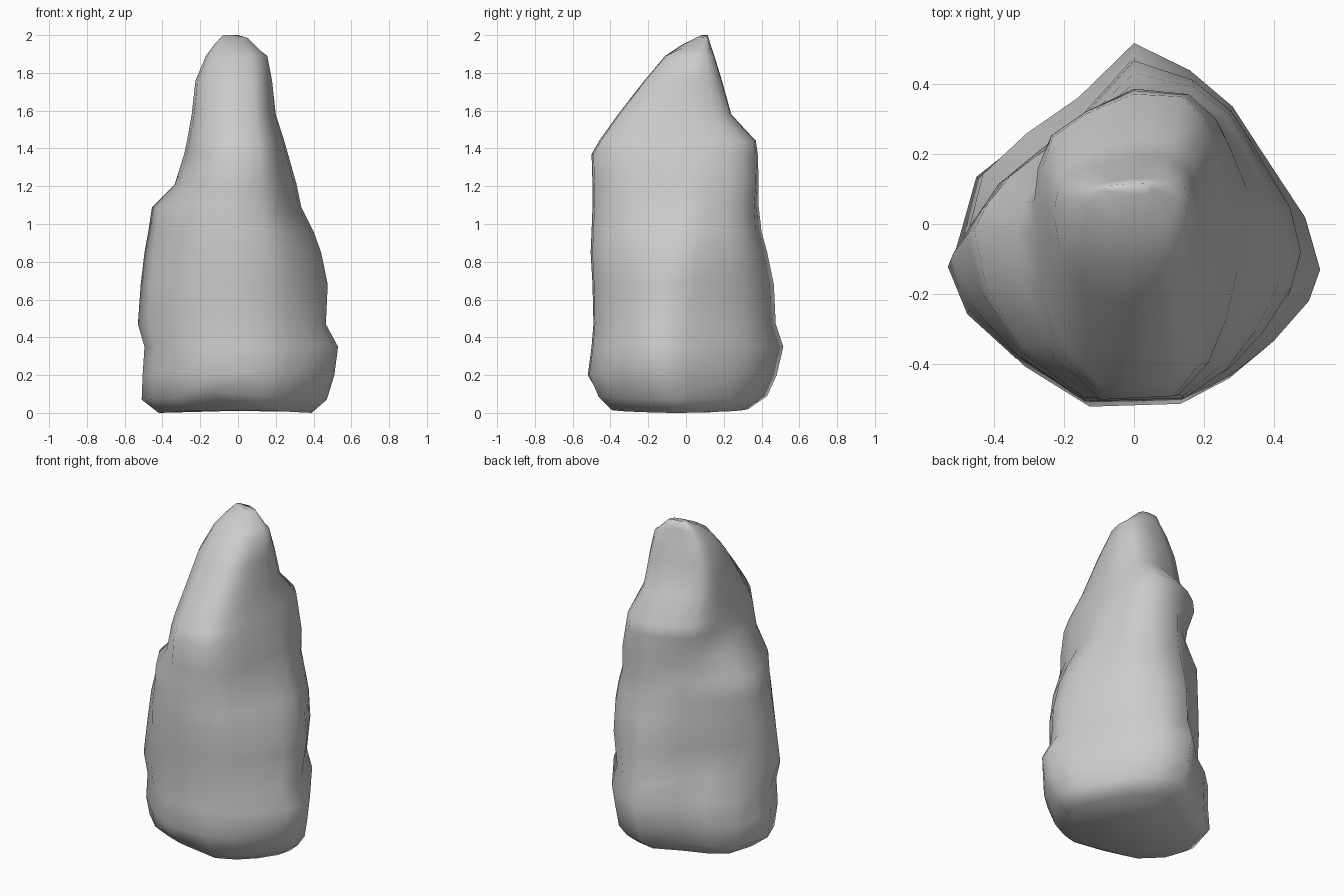
import bpy, bmesh, math

# Normalised outlines, counter-clockwise from the right: wide base and narrower top
BASE = [(1, 0), (.92, .23), (.64, .58), (.53, .72), (.3, .88), (0, 1), (-.32, .76),
        (-.62, .6), (-.87, .42), (-.95, .15), (-1, 0), (-.89, -.37), (-.62, -.71),
        (-.25, -1), (.26, -.98), (.53, -.8), (.75, -.55), (.94, -.24)]
TOP = [(1, 0), (1, .25), (.92, .6), (.8, .8), (.55, .98), (0, 1), (-.5, .85),
       (-.85, .67), (-.97, .42), (-1, .18), (-1, -.05), (-.95, -.35), (-.78, -.7),
       (-.35, -1), (.45, -.98), (.72, -.8), (.87, -.55), (.96, -.25)]

# Levels: z, left, right, front, back, y of widest point, blend from base to top
LEVELS = [
    (0.02, -.42, .39, -.40, .33, -.05, .2),
    (0.09, -.51, .47, -.47, .43, -.08, .1),
    (0.20, -.505, .51, -.52, .48, -.12, 0),
    (0.35, -.495, .53, -.50, .515, -.13, 0),
    (0.47, -.53, .465, -.49, .475, -.12, .1),
    (0.68, -.515, .475, -.495, .465, -.08, .2),
    (0.85, -.495, .44, -.505, .43, -.05, .35),
    (0.96, -.475, .40, -.50, .40, -.02, .45),
    (1.09, -.455, .335, -.495, .385, 0, .6),
    (1.21, -.335, .31, -.495, .385, 0, .8),
    (1.37, -.285, .265, -.50, .38, 0, .9),
    (1.44, -.27, .245, -.46, .37, 0, 1),
    (1.58, -.245, .20, -.36, .24, 0, 1),
    (1.76, -.225, .18, -.22, .19, .02, 1),
    (1.89, -.17, .155, -.11, .15, .05, 1),
    (1.95, -.125, .125, -.02, .13, .07, 1),
    (2.00, -.08, .05, .08, .115, .1, 1),
]

bm = bmesh.new()
rings = []
for z, xl, xr, yf, yb, yc, t in LEVELS:
    ring = []
    for (u0, v0), (u1, v1) in zip(BASE, TOP):
        u, v = u0 + (u1 - u0) * t, v0 + (v1 - v0) * t
        # Flattened back-left flank around mid height
        if u < 0 < v and .4 < z < 1.3:
            k = 1 + .42 * u * v
            u, v = u * k, v * k
        x = u * xr if u > 0 else -u * xl
        y = yc + (v * (yb - yc) if v > 0 else -v * (yf - yc))
        # Uneven underside with feet at the sides and a notch at the front
        dz = 0
        if z < .15:
            dz = -.02 * abs(u) + .03 * math.exp(-((u + .25) / .25) ** 2) * (v < 0)
        # Summit leans down to the right
        if z > 1.92:
            dz = -.3 * max(0, x)
        ring.append(bm.verts.new((x, y, max(0, z + dz))))
    rings.append(ring)

# Skin the levels and cap both ends
n = len(BASE)
for a, b in zip(rings, rings[1:]):
    for i in range(n):
        j = (i + 1) % n
        bm.faces.new((a[i], a[j], b[j], b[i]))
bm.faces.new(rings[0][::-1])
bm.faces.new(rings[-1])
bmesh.ops.recalc_face_normals(bm, faces=bm.faces)

mesh = bpy.data.meshes.new("standing_rock")
bm.to_mesh(mesh)
bm.free()
rock = bpy.data.objects.new("standing_rock", mesh)
bpy.context.collection.objects.link(rock)
bpy.context.view_layer.objects.active = rock
rock.select_set(True)
bpy.ops.object.shade_smooth()
